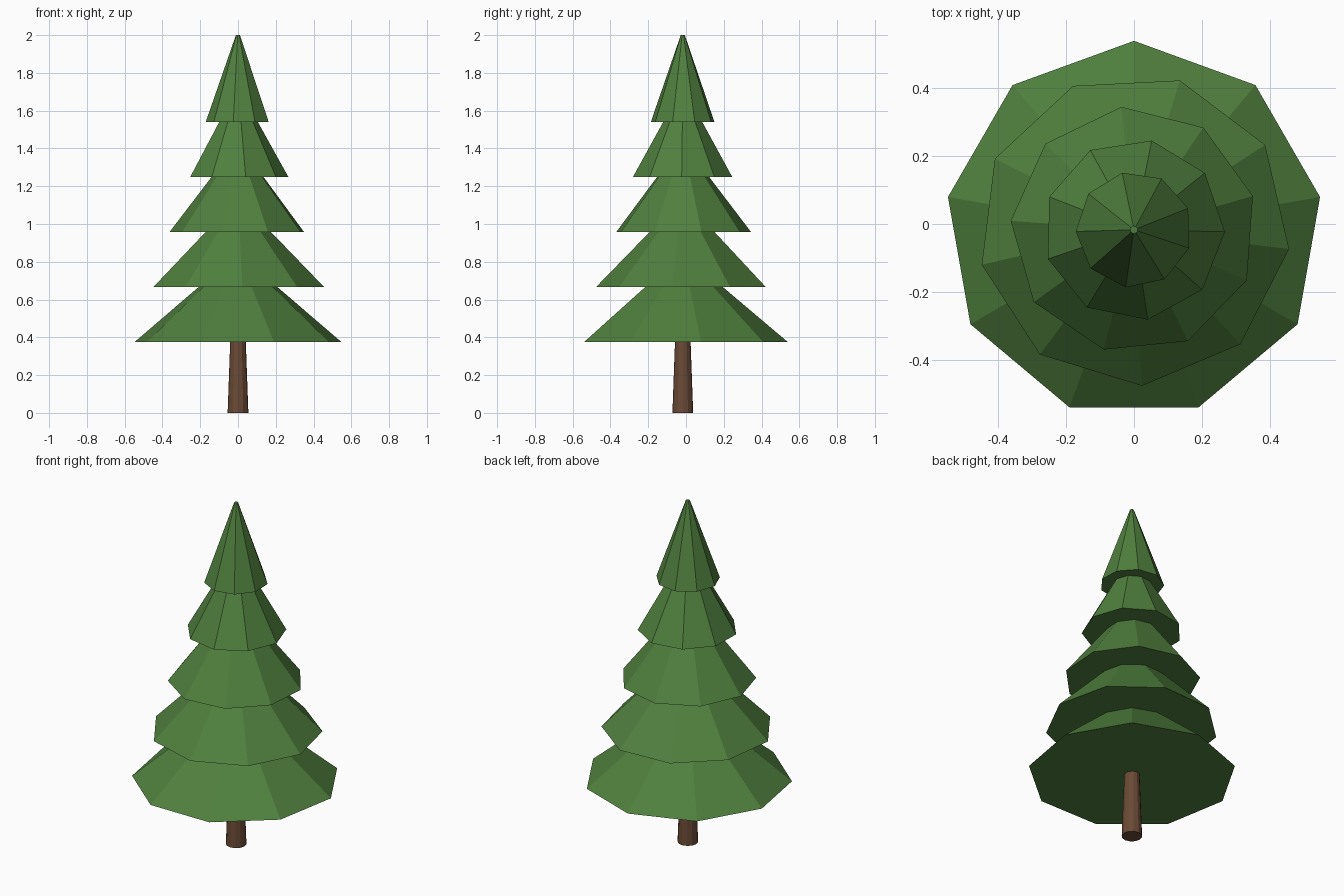
import bpy, math

if "Cube" in bpy.data.objects:
    bpy.data.objects.remove(bpy.data.objects["Cube"])

AXIS_Y = -0.017  # offset so the nine-sided crown is centred in y


def material(name, rgb):
    m = bpy.data.materials.new(name)
    m.diffuse_color = (*rgb, 1)
    m.use_nodes = True
    m.node_tree.nodes["Principled BSDF"].inputs["Base Color"].default_value = m.diffuse_color
    return m


def cone(name, sides, r_bottom, r_top, z, height, turn, mat):
    bpy.ops.mesh.primitive_cone_add(
        vertices=sides, radius1=r_bottom, radius2=r_top, depth=height,
        location=(0, AXIS_Y, z + height / 2), rotation=(0, 0, turn))
    ob = bpy.context.object
    ob.name = name
    ob.data.materials.append(mat)
    return ob


bark = material("bark_brown", (0.144, 0.069, 0.036))
needles = material("needle_green", (0.08, 0.216, 0.048))

# Tapered trunk, running a little way into the lowest tier
cone("trunk", 12, 0.055, 0.039, 0, 0.44, 0, bark)

# Five overlapping nine-sided tiers, each narrower and turned further
for i in range(5):
    cone(f"foliage_tier_{i + 1}", 9, 0.555 - 0.096 * i, 0.011,
         0.376 + 0.291 * i, 0.46, 0.4 * i, needles)
